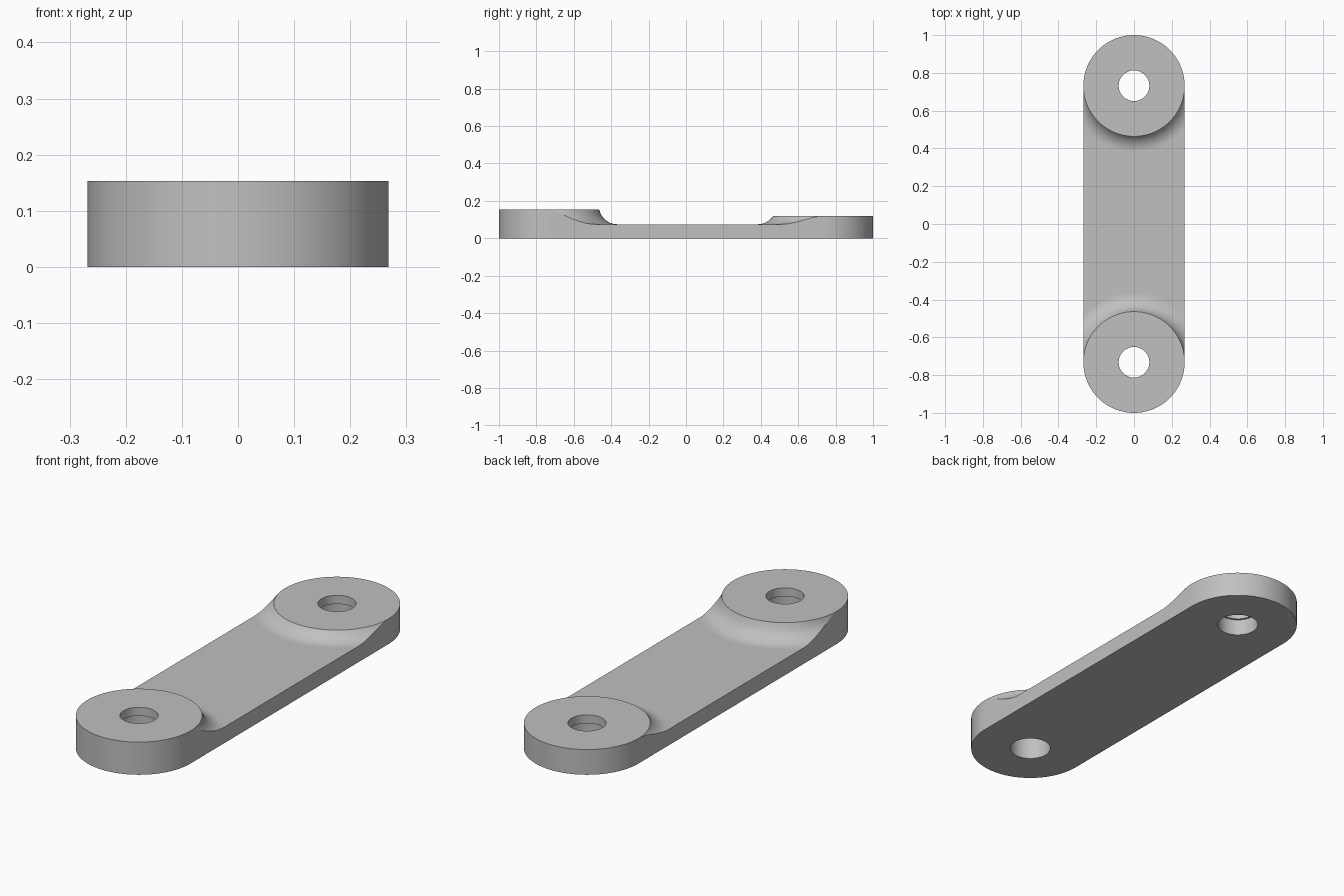
import bpy
import bmesh
from math import sin, cos, acos, pi, sqrt

if "Cube" in bpy.data.objects:
    bpy.data.objects.remove(bpy.data.objects["Cube"], do_unlink=True)

HALF_WIDTH = 0.268
PLATE = 0.075        # thickness of the flat arm
FILLET = 0.1         # radius of the blend between arm and boss
BORE = 0.091         # wide hole from below
EYE = 0.081          # narrow hole at the top
LIP = 0.04           # depth of the narrow hole
CENTRE = 1 - HALF_WIDTH
STEPS = 10

bm = bmesh.new()
cache = {}


def vert(p):
    key = tuple(round(c, 5) for c in p)
    if key not in cache:
        cache[key] = bm.verts.new(key)
    return cache[key]


def face(points, smooth=False):
    verts = list(dict.fromkeys(vert(p) for p in points))
    if len(verts) > 2:
        bm.faces.new(verts).smooth = smooth


def strip(a, b, smooth=False):
    for i in range(len(a) - 1):
        face([a[i], a[i + 1], b[i + 1], b[i]], smooth)


def span(a, b, n):
    return [a + (b - a) * i / n for i in range(n)]


def build_end(side, height):
    """Boss, stepped hole and fillet; returns the curves the arm joins."""
    reach = sqrt(FILLET ** 2 - (FILLET - height + PLATE) ** 2)
    toe = HALF_WIDTH + reach
    start = acos(HALF_WIDTH / toe)
    inner = span(0, start, 20) + span(start, pi - start, 40) + span(pi - start, pi, 20) + [pi]
    full = inner + span(pi, 2 * pi, 64)[1:] + [2 * pi]

    def point(r, a, z):
        return (r * cos(a), side * (CENTRE - r * sin(a)), z)

    def ring(r, z, angles=full):
        return [point(r, a, z) for a in angles]

    # Boss top, stepped hole and underside
    step = height - LIP
    strip(ring(HALF_WIDTH, height), ring(EYE, height))
    strip(ring(EYE, height), ring(EYE, step), True)
    strip(ring(EYE, step), ring(BORE, step))
    strip(ring(BORE, step), ring(BORE, 0), True)
    strip(ring(BORE, 0), ring(HALF_WIDTH, 0))

    # Rounded outer wall
    outer = full[len(inner) - 1:]
    strip(ring(HALF_WIDTH, height, outer), ring(HALF_WIDTH, 0, outer), True)

    # Concave fillet, trimmed at the arm's sides
    def fillet_row(t):
        row = []
        for a in inner:
            limit = min(toe, HALF_WIDTH / max(abs(cos(a)), 0.01))
            r = HALF_WIDTH + (limit - HALF_WIDTH) * t
            drop = max(0, toe - r)
            row.append(point(r, a, PLATE + FILLET - sqrt(FILLET ** 2 - drop ** 2)))
        return row

    rows = [fillet_row(i / STEPS) for i in range(STEPS + 1)]
    for a, b in zip(rows, rows[1:]):
        strip(a, b, True)
    edge = rows[-1]
    return edge[:21], edge[20:61], edge[60:][::-1], ring(HALF_WIDTH, 0, inner)


front = build_end(-1, 0.153)
back = build_end(1, 0.118)

# Arm: flat top, underside and both side walls
face(front[1] + back[1][::-1])
face(front[3] + back[3][::-1])
for k, corner in ((0, 0), (2, -1)):
    face(front[k] + back[k][::-1] + [back[3][corner], front[3][corner]])

bmesh.ops.recalc_face_normals(bm, faces=bm.faces)
mesh = bpy.data.meshes.new("link_arm")
bm.to_mesh(mesh)
bm.free()

grey = bpy.data.materials.new("plain grey")
grey.use_nodes = True
colour = (0.53, 0.53, 0.53, 1)
grey.diffuse_color = colour
grey.node_tree.nodes["Principled BSDF"].inputs["Base Color"].default_value = colour
mesh.materials.append(grey)
bpy.context.collection.objects.link(bpy.data.objects.new("link_arm", mesh))
